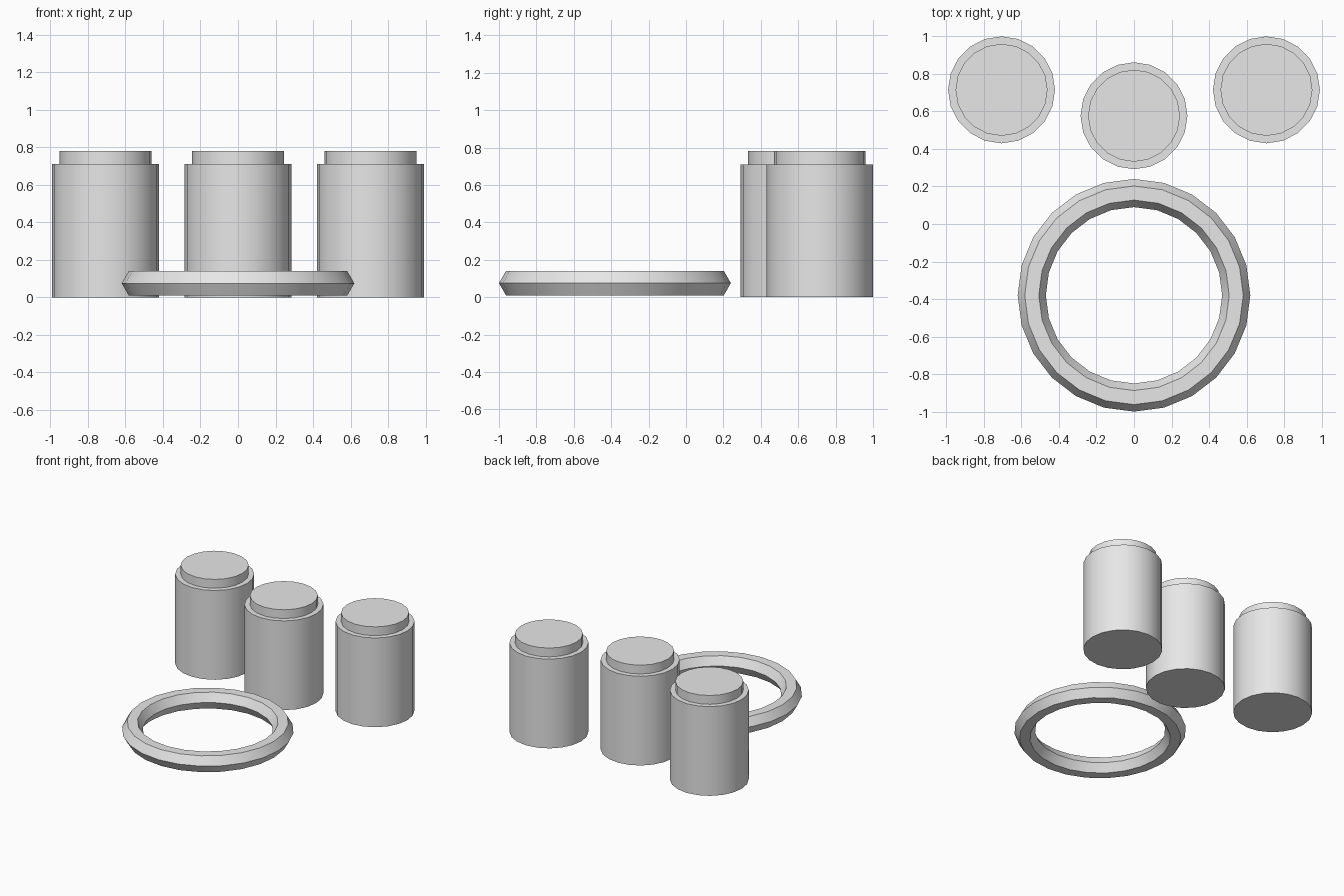
import bpy
import math

if "Cube" in bpy.data.objects:
    bpy.data.objects.remove(bpy.data.objects["Cube"])

grey = bpy.data.materials.new("light_grey")
grey.diffuse_color = (0.8, 0.8, 0.8, 1)
grey.use_nodes = True
grey.node_tree.nodes["Principled BSDF"].inputs["Base Color"].default_value = grey.diffuse_color


def finish(name):
    """Name, colour and smooth the active object."""
    ob = bpy.context.object
    ob.name = name
    ob.data.materials.append(grey)
    bpy.ops.object.shade_smooth_by_angle(angle=math.radians(40))


def drum(name, x, y, radius, z0, z1):
    bpy.ops.mesh.primitive_cylinder_add(
        vertices=20, radius=radius, depth=z1 - z0, location=(x, y, (z0 + z1) / 2))
    finish(name)


# Three jars, each a body with a narrower lid
for side, x, y in (("left", -0.706, 0.715), ("middle", 0, 0.577), ("right", 0.706, 0.715)):
    drum(side + "_jar_body", x, y, 0.285, 0, 0.71)
    drum(side + "_jar_lid", x, y, 0.245, 0.71, 0.78)

# Ring lying in front, with a six-sided section
bpy.ops.mesh.primitive_torus_add(
    major_segments=24, minor_segments=6, major_radius=0.545, minor_radius=0.075,
    location=(0, -0.38, 0.075))
finish("ring")
bpy.ops.object.shade_smooth()
